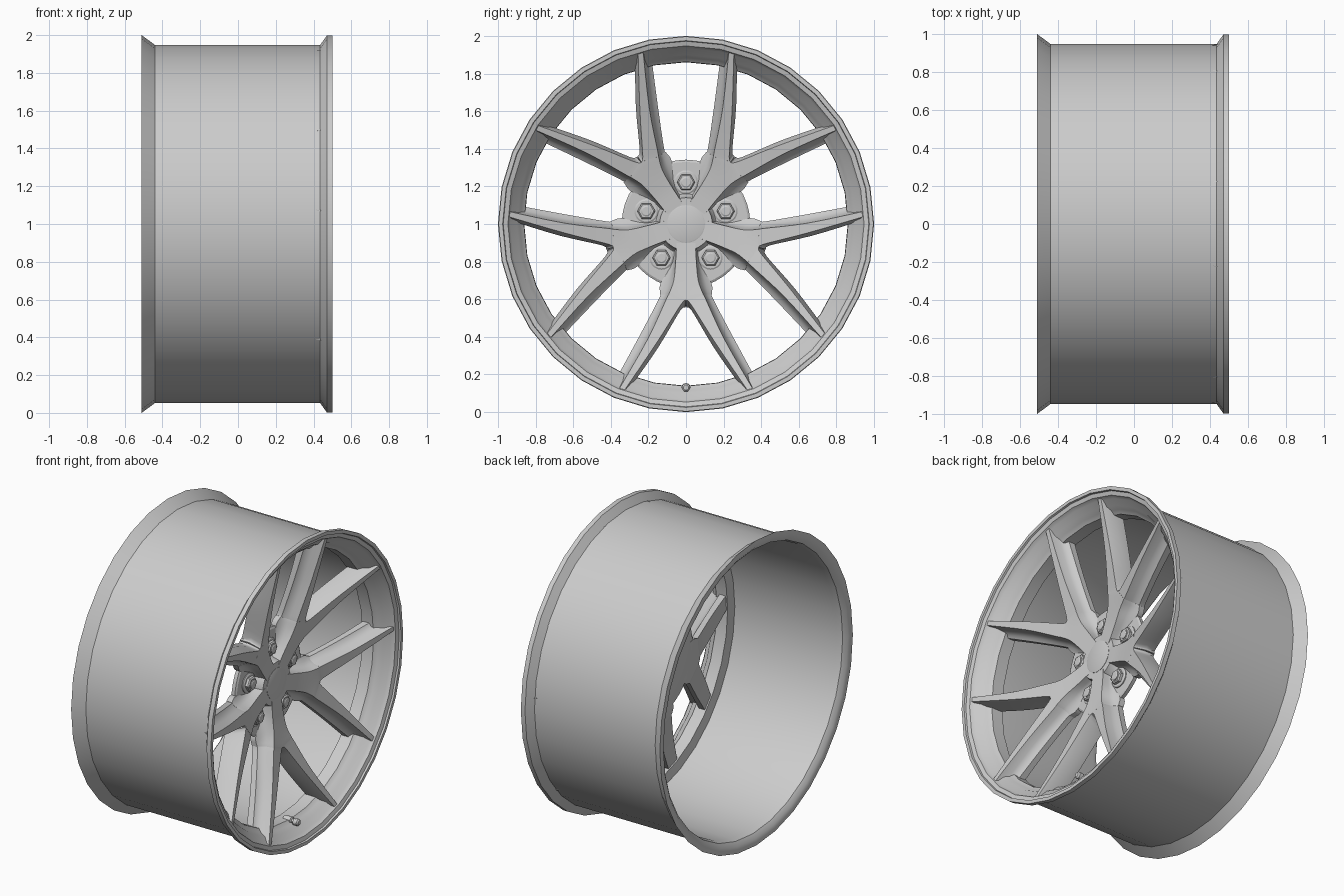
import bpy, bmesh, math
from mathutils import Vector

if "Cube" in bpy.data.objects:
    bpy.data.objects.remove(bpy.data.objects["Cube"])

metal = bpy.data.materials.new("light_grey_metal")
metal.use_nodes = True
COLOUR = (0.6, 0.6, 0.6, 1)
metal.diffuse_color = COLOUR
bsdf = metal.node_tree.nodes["Principled BSDF"]
bsdf.inputs["Base Color"].default_value = COLOUR
bsdf.inputs["Roughness"].default_value = 0.5


def finish(name, bm, angle=30):
    bmesh.ops.remove_doubles(bm, verts=bm.verts, dist=0.0004)
    bmesh.ops.recalc_face_normals(bm, faces=bm.faces)
    mesh = bpy.data.meshes.new(name)
    bm.to_mesh(mesh)
    bm.free()
    mesh.materials.append(metal)
    obj = bpy.data.objects.new(name, mesh)
    bpy.context.collection.objects.link(obj)
    bpy.ops.object.select_all(action='DESELECT')
    obj.select_set(True)
    bpy.context.view_layer.objects.active = obj
    bpy.ops.object.shade_smooth_by_angle(angle=math.radians(angle))
    return obj


def lathe(name, profile, sides, cy=0.0, cz=1.0, closed=False):
    """Spin (x, radius) points around an axis parallel to x."""
    bm = bmesh.new()
    rings = []
    for k in range(sides):
        a = math.tau * k / sides
        rings.append([bm.verts.new((x, cy + r * math.cos(a), cz + r * math.sin(a)))
                      for x, r in profile])
    last = len(profile) if closed else len(profile) - 1
    for k in range(sides):
        p, q = rings[k], rings[(k + 1) % sides]
        for i in range(last):
            j = (i + 1) % len(profile)
            bm.faces.new((p[i], p[j], q[j], q[i]))
    return finish(name, bm)


# Rim: outer barrel, front lip, spoke shoulder, inner barrel, rolled rear lip
lathe("rim", [(-0.51, 1.0), (-0.44, 0.948), (0.435, 0.948), (0.47, 0.997), (0.5, 0.997),
              (0.5, 0.975), (0.488, 0.972), (0.48, 0.947), (0.455, 0.935), (0.43, 0.9),
              (0.4, 0.885), (0.38, 0.862), (0.3, 0.86), (0.29, 0.92), (-0.45, 0.92),
              (-0.485, 0.93), (-0.505, 0.955), (-0.512, 0.985)],
      32, closed=True)

# Hub: bored back, lug pad and raised centre
lathe("hub", [(0.22, 0), (0.22, 0.1), (0.185, 0.1), (0.185, 0.3), (0.19, 0.34),
              (0.215, 0.342), (0.222, 0.33), (0.222, 0.16), (0.235, 0.15),
              (0.279, 0.14), (0.279, 0)], 40)
lathe("centre_cap", [(0.25, 0.1), (0.281, 0.1), (0.283, 0.095), (0.283, 0)], 32)

# Half of a forked spoke: front inner, front outer, flank outer, flank inner
# as (side, along) points, then front and back depth
STATIONS = [
    ((0, .10), (.05, .10), (.07, .10), (0, .10), .28, .185),
    ((0, .20), (.055, .20), (.075, .20), (0, .20), .29, .185),
    ((0, .30), (.065, .30), (.135, .315), (0, .30), .307, .187),
    ((0, .40), (.09, .37), (.138, .37), (0, .435), .325, .195),
    ((.025, .425), (.105, .40), (.145, .40), (.03, .46), .332, .205),
    ((.155, .63), (.205, .615), (.25, .60), (.15, .66), .392, .265),
    ((.335, .895), (.36, .885), (.375, .83), (.29, .86), .475, .32),
]


def section(s):
    """Ridge top, scooped outer flank, flat back and plain inner flank."""
    a, b, c, d, front, back = s
    depth = front - back
    outer, inner = front - 0.7 * depth, front - 0.5 * depth
    high, low = (Vector(b).lerp(Vector(c), t) for t in (0.22, 0.55))
    return [Vector((front, *a)), Vector((front, *b)),
            Vector((front - 0.38 * depth, *high)), Vector((front - 0.6 * depth, *low)),
            Vector((outer, *c)), Vector((back, *c)), Vector((back, *d)),
            Vector((inner, *d))]


def smooth_sections(steps=4):
    """Catmull-Rom interpolation between the spoke sections."""
    keys = [section(s) for s in STATIONS]
    out = []
    for i in range(len(keys) - 1):
        k0, k1, k2 = keys[max(i - 1, 0)], keys[i], keys[i + 1]
        k3 = keys[min(i + 2, len(keys) - 1)]
        for n in range(steps):
            t = n / steps
            ring = []
            for a, b, c, d in zip(k0, k1, k2, k3):
                p = 0.5 * (2 * b + (c - a) * t + (2 * a - 5 * b + 4 * c - d) * t ** 2
                           + (3 * b - a - 3 * c + d) * t ** 3)
                p.y = max(p.y, 0)
                ring.append(p)
            out.append(ring)
    return out + [keys[-1]]


def forked_spoke(name, angle):
    bm = bmesh.new()
    ca, sa = math.cos(angle), math.sin(angle)
    for side in (1, -1):
        rings = [[(bm.verts.new((p.x, p.z * ca - side * p.y * sa,
                                 1 + p.z * sa + side * p.y * ca)), p.y)
                  for p in ring] for ring in smooth_sections()]
        for r, s in zip(rings, rings[1:]):
            for i in range(len(r)):
                j = (i + 1) % len(r)
                quad = (r[i], r[j], s[j], s[i])
                if max(v for _, v in quad) > 0.0005:   # skip the hidden centre plane
                    bm.faces.new([vert for vert, _ in quad])
        bm.faces.new([vert for vert, _ in rings[-1]])
    return finish(name, bm, 42)


for k in range(5):
    turn = math.tau * k / 5
    forked_spoke(f"forked_spoke_{k + 1}", turn - math.pi / 2)
    # Lug nuts sit between the spokes
    y, z = 0.222 * math.cos(turn + math.pi / 2), 1 + 0.222 * math.sin(turn + math.pi / 2)
    lathe(f"lug_seat_{k + 1}", [(0.2, 0.064), (0.228, 0.064), (0.233, 0.056), (0.233, 0)],
          20, y, z)
    lathe(f"lug_nut_{k + 1}", [(0.21, 0.048), (0.25, 0.048), (0.257, 0.04), (0.257, 0.028),
                               (0.24, 0.026), (0.24, 0)], 6, y, z)
    lathe(f"lug_stud_{k + 1}", [(0.21, 0.029), (0.261, 0.029), (0.265, 0.022), (0.265, 0)],
          16, y, z)

# Valve stem at the bottom of the rim
lathe("valve_stem", [(0.34, 0.024), (0.39, 0.024), (0.395, 0.013), (0.405, 0.013),
                     (0.41, 0.022), (0.437, 0.022), (0.445, 0.014), (0.445, 0)], 12, 0, 0.13)
